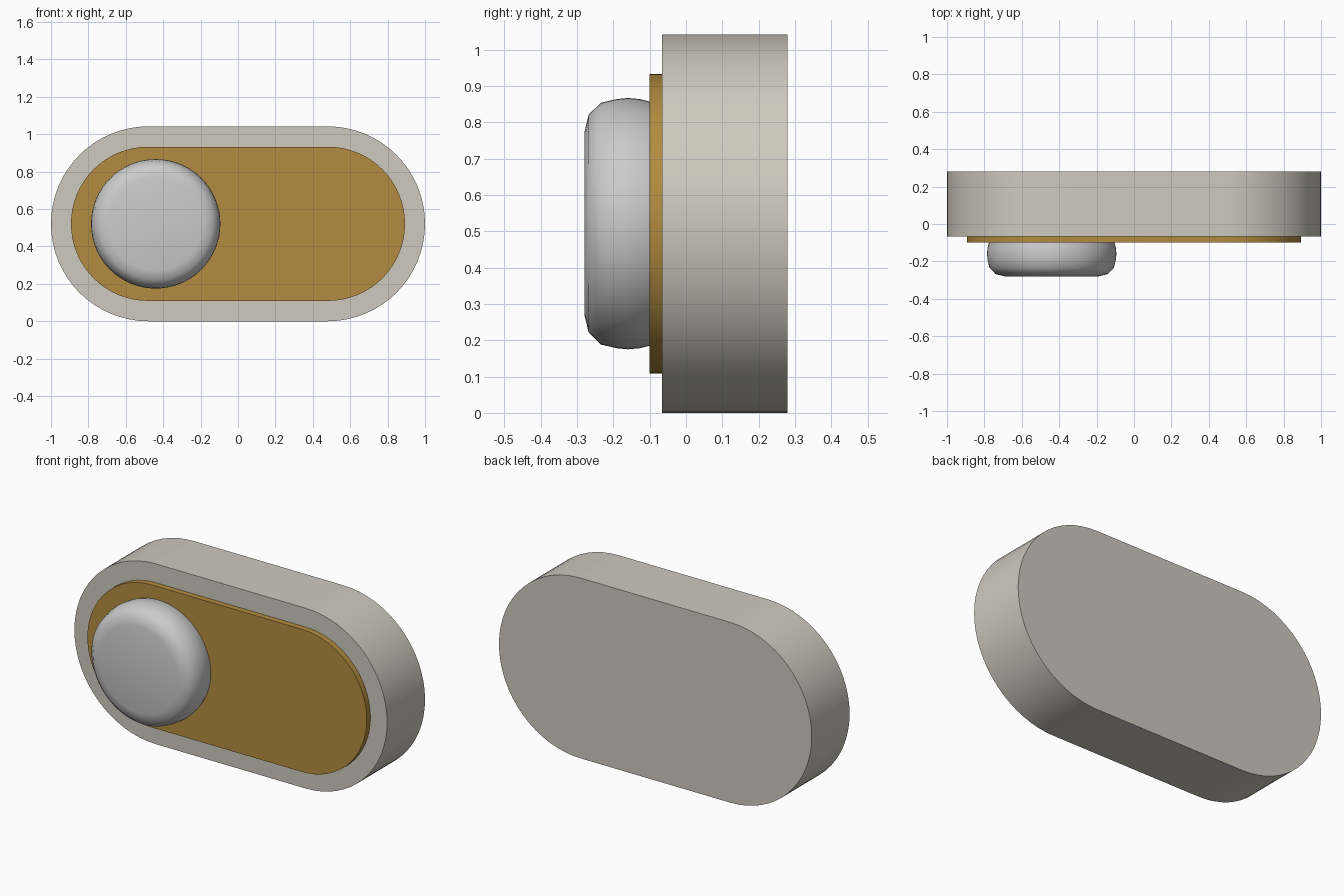
import bpy, bmesh
from math import sin, cos, pi, radians

if "Cube" in bpy.data.objects:
    bpy.data.objects.remove(bpy.data.objects["Cube"])

CZ = 0.521  # height of the shared centre line


def finish(bm, name, color=None, angle=35):
    bmesh.ops.recalc_face_normals(bm, faces=bm.faces)
    mesh = bpy.data.meshes.new(name)
    bm.to_mesh(mesh)
    bm.free()
    obj = bpy.data.objects.new(name, mesh)
    bpy.context.collection.objects.link(obj)
    if color:
        mat = bpy.data.materials.new(name + "_colour")
        mat.diffuse_color = (*color, 1)
        mat.use_nodes = True
        mat.node_tree.nodes["Principled BSDF"].inputs["Base Color"].default_value = mat.diffuse_color
        mesh.materials.append(mat)
    bpy.ops.object.select_all(action='DESELECT')
    obj.select_set(True)
    bpy.context.view_layer.objects.active = obj
    bpy.ops.object.shade_smooth_by_angle(angle=radians(angle))
    return obj


def stadium(name, half_length, radius, y0, y1, color, steps=32):
    """Pill-shaped slab extruded along y."""
    bm = bmesh.new()
    verts = []
    for side, start in ((1, -pi / 2), (-1, pi / 2)):
        for i in range(steps + 1):
            a = start + pi * i / steps
            verts.append(bm.verts.new((side * half_length + radius * cos(a), y0,
                                       CZ + radius * sin(a))))
    face = bm.faces.new(verts)
    ext = bmesh.ops.extrude_face_region(bm, geom=[face], use_keep_orig=True)
    moved = [g for g in ext["geom"] if isinstance(g, bmesh.types.BMVert)]
    bmesh.ops.translate(bm, verts=moved, vec=(0, y1 - y0, 0))
    return finish(bm, name, color)


def lathe(name, cx, profile, color, steps=64):
    """Closed solid revolved about a y axis; profile is (radius, y)."""
    bm = bmesh.new()
    rings = [[bm.verts.new((cx + r * cos(2 * pi * i / steps), y,
                            CZ + r * sin(2 * pi * i / steps)))
              for i in range(steps)] for r, y in profile]
    for a, b in zip(rings, rings[1:]):
        for i in range(steps):
            j = (i + 1) % steps
            bm.faces.new((a[i], a[j], b[j], b[i]))
    bm.faces.new(rings[0])
    bm.faces.new(rings[-1])
    return finish(bm, name, color, 60)


# Outer housing
stadium("switch_housing", 0.479, 0.521, -0.066, 0.28, (0.62, 0.59, 0.52))

# Coloured track plate
stadium("track_plate", 0.481, 0.412, -0.10, -0.066, (0.45, 0.26, 0.05))

# Round sliding knob with a softened rim
lathe("slider_knob", -0.44,
      [(0.25, -0.28), (0.30, -0.268), (0.333, -0.234), (0.343, -0.19),
       (0.346, -0.16), (0.343, -0.127), (0.336, -0.10)], (0.8, 0.79, 0.78))
